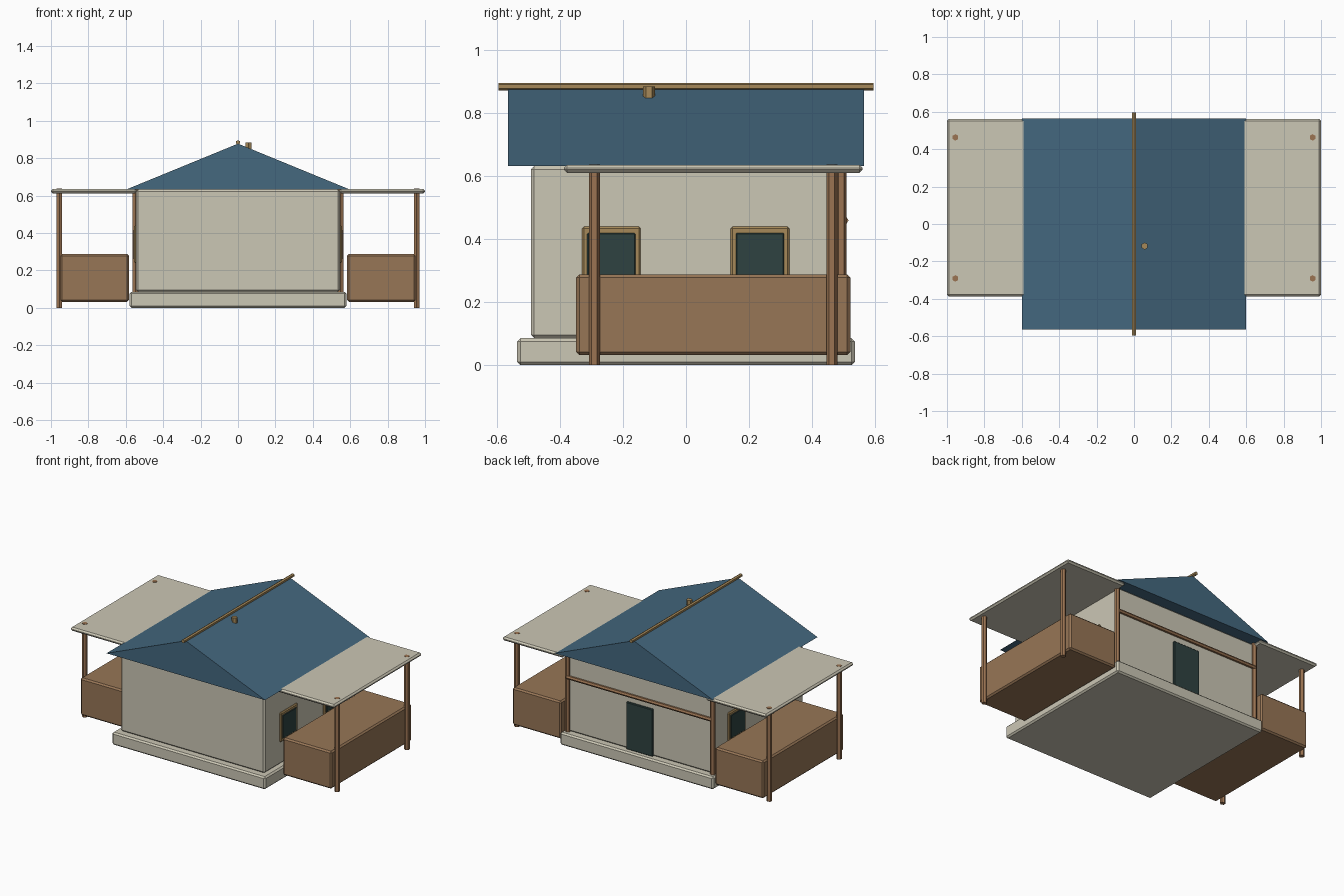
import bpy, bmesh
from mathutils import Matrix, Vector

if "Cube" in bpy.data.objects:
    bpy.data.objects.remove(bpy.data.objects["Cube"], do_unlink=True)


def material(name, rgb):
    m = bpy.data.materials.new(name)
    m.use_nodes = True
    color = (*rgb, 1.0)
    m.diffuse_color = color
    node = next(n for n in m.node_tree.nodes if n.type == 'BSDF_PRINCIPLED')
    node.inputs["Base Color"].default_value = color
    node.inputs["Roughness"].default_value = 0.8
    return m


CREAM = material("cream plaster", (0.60, 0.57, 0.46))
BLUE = material("blue roofing", (0.058, 0.138, 0.212))
BROWN = material("brown panel", (0.31, 0.18, 0.093))
WOOD = material("post wood", (0.33, 0.175, 0.085))
TRIM = material("golden trim", (0.38, 0.25, 0.10))
DARK = material("dark glass", (0.028, 0.055, 0.052))


def finish(name, bm, mat):
    bmesh.ops.recalc_face_normals(bm, faces=bm.faces)
    mesh = bpy.data.meshes.new(name)
    bm.to_mesh(mesh)
    bm.free()
    mesh.materials.append(mat)
    obj = bpy.data.objects.new(name, mesh)
    bpy.context.collection.objects.link(obj)
    return obj


def box(name, low, high, mat, bevel=0.01):
    """Chamfered box between two corners."""
    low, high = Vector(low), Vector(high)
    bm = bmesh.new()
    bmesh.ops.create_cube(bm, size=1)
    bmesh.ops.scale(bm, vec=high - low, verts=bm.verts)
    bmesh.ops.translate(bm, vec=(low + high) / 2, verts=bm.verts)
    bmesh.ops.bevel(bm, geom=bm.edges[:], offset=bevel, segments=1, affect='EDGES')
    return finish(name, bm, mat)


def pole(name, start, end, radius, mat):
    """Six-sided pole between two points."""
    start, end = Vector(start), Vector(end)
    axis = end - start
    if abs(axis.z) > 0.01:
        turn = Matrix()
    else:
        turn = Matrix.Rotation(1.5708, 4, 'X' if abs(axis.y) > 0.01 else 'Y')
    bm = bmesh.new()
    bmesh.ops.create_cone(bm, cap_ends=True, segments=6, radius1=radius,
                          radius2=radius, depth=axis.length)
    bmesh.ops.transform(bm, matrix=Matrix.Translation((start + end) / 2) @ turn,
                        verts=bm.verts)
    return finish(name, bm, mat)


def mirrored(obj):
    """Copy the part to the other side with a mirror modifier about x = 0."""
    obj.modifiers.new("Mirror", 'MIRROR').use_axis[0] = True


# Main body
box("foundation", (-0.58, -0.536, 0), (0.58, 0.536, 0.086), CREAM)
box("house_walls", (-0.545, -0.492, 0.086), (0.545, 0.492, 0.632), CREAM)
box("back_door", (-0.1, 0.48, 0.087), (0.1, 0.505, 0.41), DARK, 0.004)

# Gabled roof, extruded from its end profile
bm = bmesh.new()
gable = bm.faces.new([bm.verts.new((x, -0.565, z))
                      for x, z in ((-0.6, 0.632), (0.6, 0.632), (0, 0.878))])
sweep = bmesh.ops.extrude_face_region(bm, geom=[gable], use_keep_orig=True)
bmesh.ops.translate(bm, vec=(0, 1.13, 0),
                    verts=[g for g in sweep["geom"] if isinstance(g, bmesh.types.BMVert)])
finish("gable_roof", bm, BLUE)
pole("ridge_pole", (0, -0.595, 0.885), (0, 0.595, 0.885), 0.012, TRIM)
pole("chimney", (0.057, -0.118, 0.82), (0.057, -0.118, 0.885), 0.019, TRIM)

# Back corner posts and the rail between them
mirrored(pole("corner_post", (0.548, 0.493, 0.086), (0.548, 0.493, 0.632), 0.0175, WOOD))
pole("back_rail", (-0.548, 0.503, 0.46), (0.548, 0.503, 0.46), 0.013, WOOD)

# Side porches
mirrored(box("porch_roof", (0.54, -0.388, 0.611), (1.0, 0.561, 0.636), CREAM))
mirrored(box("porch_block", (0.583, -0.349, 0.032), (0.95, 0.522, 0.288), BROWN))
for label, y in (("front", -0.291), ("back", 0.463)):
    mirrored(pole("porch_post_" + label, (0.955, y, 0), (0.955, y, 0.638), 0.0175, WOOD))

# Side windows
for label, y in (("front", -0.237), ("back", 0.235)):
    mirrored(box("window_frame_" + label, (0.535, y - 0.093, 0.24),
                 (0.555, y + 0.093, 0.44), TRIM, 0.006))
    mirrored(box("window_pane_" + label, (0.54, y - 0.077, 0.26),
                 (0.559, y + 0.077, 0.42), DARK, 0.004))
